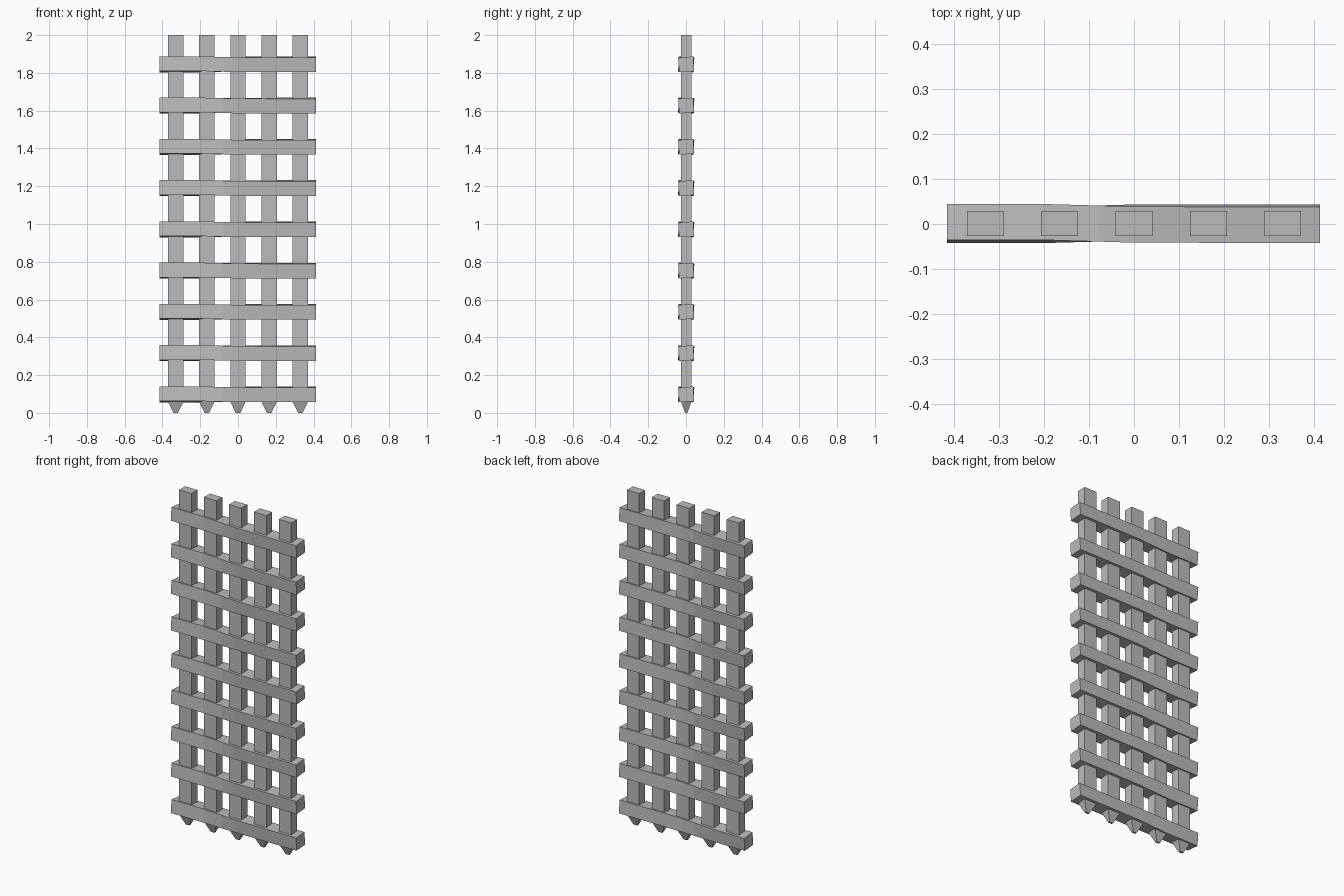
import bpy, bmesh, math

cube = bpy.data.objects.get("Cube")
if cube:
    bpy.data.objects.remove(cube, do_unlink=True)

iron = bpy.data.materials.new("grey_iron")
iron.use_nodes = True
iron.diffuse_color = (0.5, 0.5, 0.5, 1)
iron.node_tree.nodes["Principled BSDF"].inputs["Base Color"].default_value = (0.5, 0.5, 0.5, 1)


def loft(name, rings):
    """Skin a closed solid through a list of four-point rings."""
    bm = bmesh.new()
    rows = [[bm.verts.new(p) for p in ring] for ring in rings]
    for a, b in zip(rows, rows[1:]):
        for i in range(4):
            j = (i + 1) % 4
            bm.faces.new((a[i], a[j], b[j], b[i]))
    bm.faces.new(rows[0])
    bm.faces.new(rows[-1])
    bmesh.ops.recalc_face_normals(bm, faces=bm.faces)
    mesh = bpy.data.meshes.new(name)
    bm.to_mesh(mesh)
    bm.free()
    mesh.materials.append(iron)
    obj = bpy.data.objects.new(name, mesh)
    bpy.context.collection.objects.link(obj)
    return obj


CORNERS = ((-1, -1), (1, -1), (1, 1), (-1, 1))

# Upright bars, each tapering to a blunt spike at the foot
for n in range(5):
    x = (n - 2) * 0.165
    sections = ((0, 0.012, 0.006), (0.06, 0.041, 0.028), (2, 0.041, 0.028))
    loft(f"upright_bar_{n + 1}",
         [[(x + sx * w, 0.001 + sy * d, z) for sx, sy in CORNERS]
          for z, w, d in sections])

# Cross bars, slightly twisted along their length: (x, roll in degrees)
TWIST = ((-0.415, -5), (-0.2, -5), (-0.08, 0), (0, 3.5), (0.2, 4), (0.413, 4))
for n in range(9):
    z = 0.098 + n * 0.2184
    rings = []
    for x, roll in TWIST:
        c, s = math.cos(math.radians(roll)), math.sin(math.radians(roll))
        rings.append([(x, 0.04 * (sy * c - sz * s) + 0.001, z + 0.039 * (sy * s + sz * c))
                      for sy, sz in CORNERS])
    loft(f"cross_bar_{n + 1}", rings)
